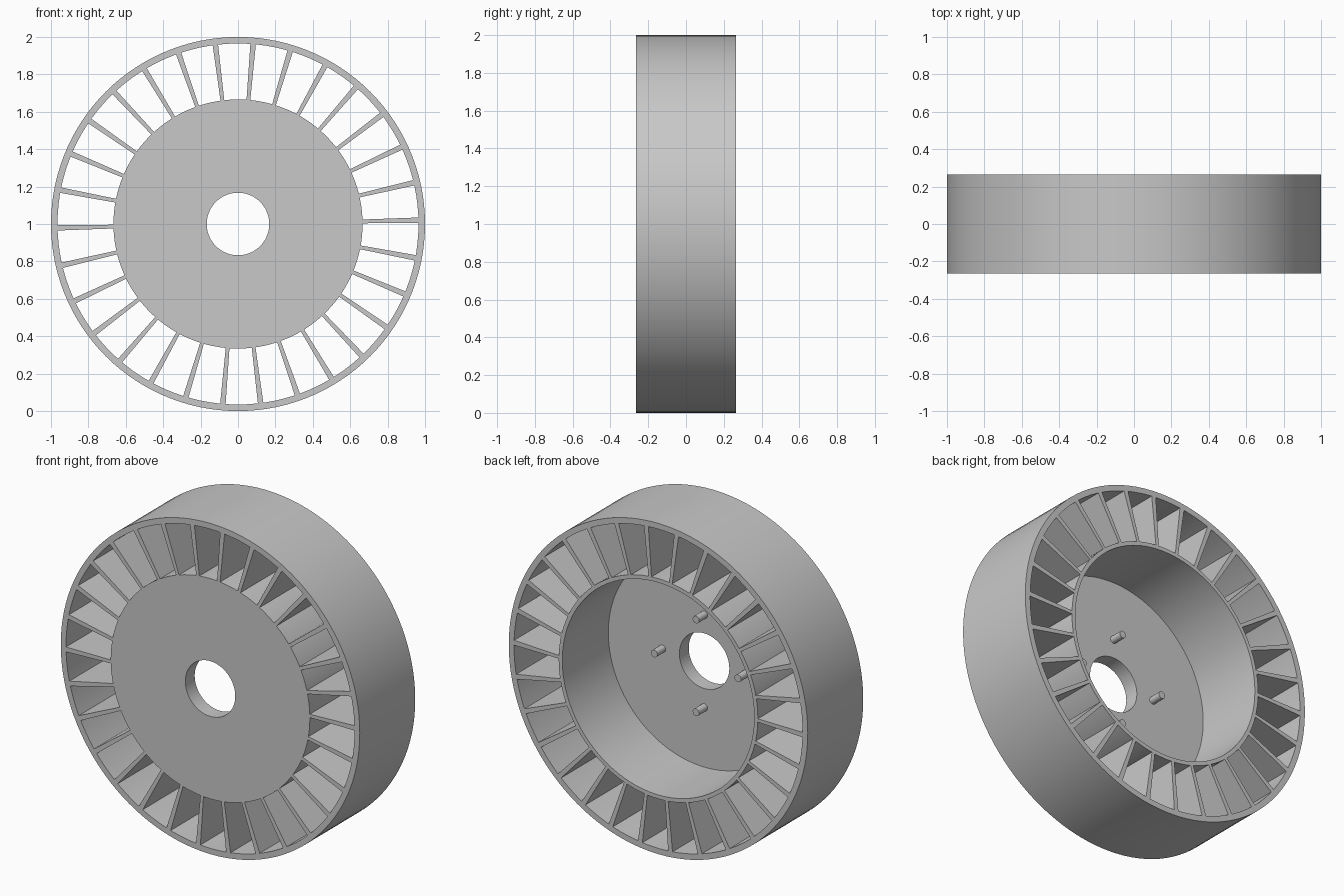
import bpy, bmesh
from math import radians, sin, cos, pi
from mathutils import Matrix, Vector

cube = bpy.data.objects.get("Cube")
if cube:
    bpy.data.objects.remove(cube, do_unlink=True)

# Single grey material
grey = bpy.data.materials.new("plain grey")
grey.use_nodes = True
colour = (0.58, 0.58, 0.58, 1)
grey.diffuse_color = colour
grey.node_tree.nodes["Principled BSDF"].inputs["Base Color"].default_value = colour

HALF = 0.265          # half the wheel width
PLATE = -0.175        # inner face of the front plate
HUB, RIM = 0.666, 0.965
BLADES = 30
SEGMENTS = 120
CENTRE = Vector((0, 0, 1))


def finish(name, bm):
    bmesh.ops.recalc_face_normals(bm, faces=bm.faces)
    mesh = bpy.data.meshes.new(name)
    bm.to_mesh(mesh)
    bm.free()
    mesh.materials.append(grey)
    obj = bpy.data.objects.new(name, mesh)
    obj.location = CENTRE
    bpy.context.collection.objects.link(obj)
    bpy.ops.object.select_all(action='DESELECT')
    obj.select_set(True)
    bpy.context.view_layer.objects.active = obj
    bpy.ops.object.shade_smooth_by_angle(angle=radians(30))
    return obj


def lathe(name, profile):
    """Turn a closed (radius, y) profile around the wheel axis."""
    bm = bmesh.new()
    rings = []
    for i in range(SEGMENTS):
        a = 2 * pi * i / SEGMENTS
        rings.append([bm.verts.new((r * cos(a), y, r * sin(a))) for r, y in profile])
    n = len(profile)
    for i in range(SEGMENTS):
        p, q = rings[i], rings[(i + 1) % SEGMENTS]
        for j in range(n):
            k = (j + 1) % n
            bm.faces.new((p[j], p[k], q[k], q[j]))
    return finish(name, bm)


# Outer rim band
lathe("outer_rim", [(RIM, -HALF), (1, -HALF), (1, HALF), (RIM, HALF)])

# Hub drum: front plate with an axle hole, open at the back
lathe("hub_drum", [(0.167, -HALF), (HUB, -HALF), (HUB, HALF),
                   (0.642, HALF), (0.642, PLATE), (0.167, PLATE)])

# Radial blades, widening outwards
bm = bmesh.new()
for i in range(BLADES):
    mid = radians(1.2) + 2 * pi * i / BLADES
    half = radians(0.87)
    outline = [(HUB - 0.004, mid - half), (RIM + 0.003, mid - half),
               (RIM + 0.003, mid + half), (HUB - 0.004, mid + half)]
    front, back = [[bm.verts.new((r * cos(a), y, r * sin(a))) for r, a in outline]
                   for y in (-HALF, HALF)]
    bm.faces.new(front)
    bm.faces.new(back[::-1])
    for j in range(4):
        k = (j + 1) % 4
        bm.faces.new((front[j], back[j], back[k], front[k]))
finish("blades", bm)

# Four mounting pegs on the inside of the plate
bm = bmesh.new()
length = 0.085
for i in range(4):
    a = i * pi / 2
    place = Matrix.Translation((0.28 * cos(a), PLATE + length / 2 - 0.005, 0.28 * sin(a)))
    bmesh.ops.create_cone(bm, cap_ends=True, segments=24, radius1=0.022, radius2=0.022,
                          depth=length, matrix=place @ Matrix.Rotation(pi / 2, 4, 'X'))
finish("mounting_pegs", bm)
